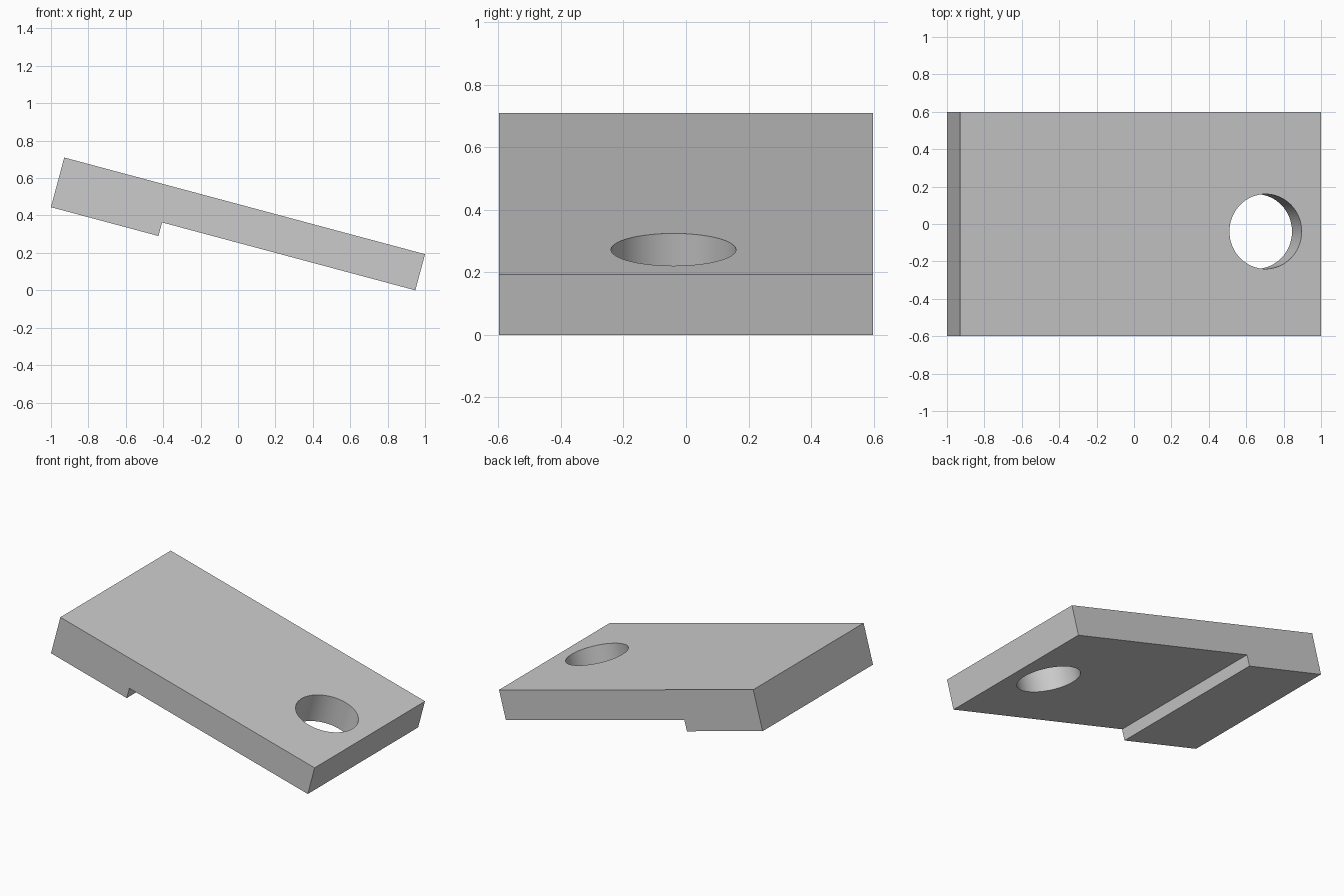
import bpy, bmesh, math
from mathutils import Matrix, Vector

cube = bpy.data.objects.get("Cube")
if cube:
    bpy.data.objects.remove(cube, do_unlink=True)

LENGTH, WIDTH = 1.997, 1.196
THIN, THICK, STEP = 0.2, 0.275, 0.595
TILT = math.radians(15)

grey = bpy.data.materials.new("plain_grey")
grey.use_nodes = True
colour = (0.6, 0.6, 0.6, 1)
grey.diffuse_color = colour
grey.node_tree.nodes["Principled BSDF"].inputs["Base Color"].default_value = colour


def add_object(name, bm):
    bmesh.ops.recalc_face_normals(bm, faces=bm.faces)
    mesh = bpy.data.meshes.new(name)
    bm.to_mesh(mesh)
    bm.free()
    mesh.materials.append(grey)
    obj = bpy.data.objects.new(name, mesh)
    bpy.context.collection.objects.link(obj)
    return obj


# Local frame: x runs down the slope, z = 0 is the top face at the high edge
place = Matrix.Translation((-0.929, 0, 0.71)) @ Matrix.Rotation(TILT, 4, 'Y')

# Stepped plate: side profile extruded across the width
profile = [(0, 0), (LENGTH, 0), (LENGTH, -THIN),
           (STEP, -THIN), (STEP, -THICK), (0, -THICK)]
bm = bmesh.new()
side = bm.faces.new([bm.verts.new((x, -WIDTH / 2, z)) for x, z in profile])
extruded = bmesh.ops.extrude_face_region(bm, geom=[side])["geom"]
bmesh.ops.translate(bm, vec=Vector((0, WIDTH, 0)),
                    verts=[v for v in extruded if isinstance(v, bmesh.types.BMVert)])
bm.transform(place)
plate = add_object("stepped_plate", bm)

# Round through hole, square to the slope
bm = bmesh.new()
bmesh.ops.create_cone(bm, cap_ends=True, segments=64, radius1=0.2, radius2=0.2, depth=1,
                      matrix=place @ Matrix.Translation((1.69, -0.04, 0)))
cutter = add_object("hole_cutter", bm)
cutter.hide_render = True

hole = plate.modifiers.new("hole", 'BOOLEAN')
hole.operation = 'DIFFERENCE'
hole.solver = 'EXACT'
hole.object = cutter

bpy.ops.object.select_all(action='DESELECT')
plate.select_set(True)
bpy.context.view_layer.objects.active = plate
bpy.ops.object.modifier_apply(modifier=hole.name)
bpy.data.objects.remove(cutter, do_unlink=True)
bpy.ops.object.shade_smooth_by_angle(angle=math.radians(30))
